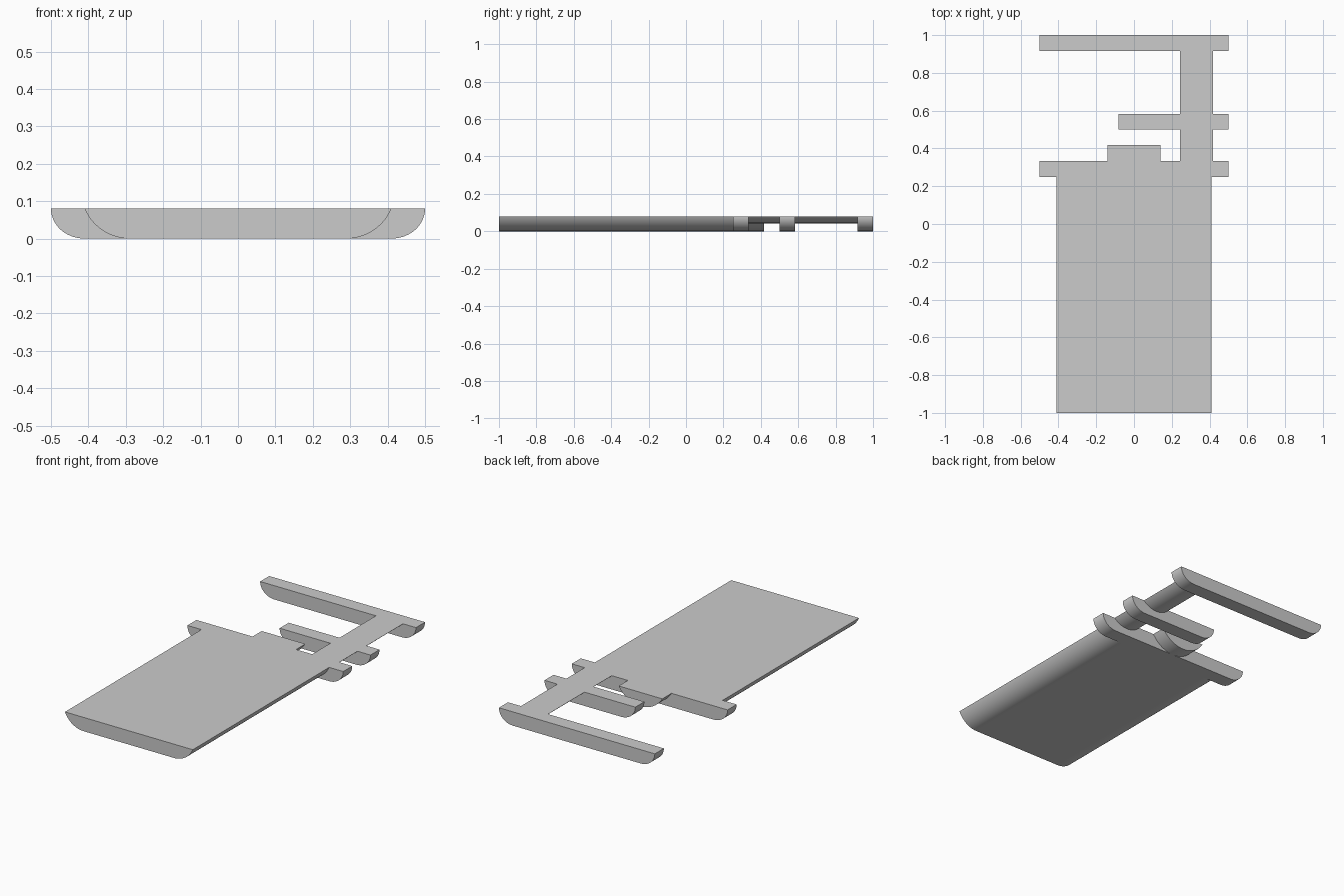
import bpy, bmesh, math

if "Cube" in bpy.data.objects:
    bpy.data.objects.remove(bpy.data.objects["Cube"])

TOP = 0.08
grey = bpy.data.materials.new("plain grey")
grey.diffuse_color = (0.6, 0.6, 0.6, 1)
grey.use_nodes = True
grey.node_tree.nodes["Principled BSDF"].inputs["Base Color"].default_value = grey.diffuse_color


def slab(name, x0, x1, y0, y1, run, sweep, bottom=0.0, steps=14):
    """Bar along y with a flat top; its lower corners are arcs `run` wide.
    `sweep` is the arc angle from the flat underside up to the top edge."""
    depth = TOP - bottom
    right = []
    for i in range(steps + 1):
        a = sweep * i / steps
        right.append((x1 - run + run * math.sin(a) / math.sin(sweep),
                      bottom + depth * (1 - math.cos(a)) / (1 - math.cos(sweep))))
    left = [(x0 + x1 - x, z) for x, z in reversed(right)]
    profile = right + left
    if x1 - x0 - 2 * run < 1e-4:      # arcs meet: drop the doubled bottom point
        profile = profile[:-1]
    bm = bmesh.new()
    face = bm.faces.new([bm.verts.new((x, y0, z)) for x, z in profile])
    ext = bmesh.ops.extrude_face_region(bm, geom=[face])
    moved = [v for v in ext["geom"] if isinstance(v, bmesh.types.BMVert)]
    bmesh.ops.translate(bm, verts=moved, vec=(0, y1 - y0, 0))
    bmesh.ops.recalc_face_normals(bm, faces=bm.faces)
    mesh = bpy.data.meshes.new(name)
    bm.to_mesh(mesh)
    bm.free()
    obj = bpy.data.objects.new(name, mesh)
    bpy.context.collection.objects.link(obj)
    mesh.materials.append(grey)
    bpy.ops.object.select_all(action='DESELECT')
    bpy.context.view_layer.objects.active = obj
    obj.select_set(True)
    bpy.ops.object.shade_smooth_by_angle(angle=math.radians(30))
    return obj


# Long main body with arced lower edges
slab("body", -0.41, 0.41, -1.0, 0.25, 0.12, math.radians(67))

# Three cross plates with quarter-round lower corners
for name, x0, y0 in (("body_flange", -0.5, 0.25),
                     ("middle_flange", -0.083, 0.5),
                     ("end_flange", -0.5, 0.917)):
    slab(name, x0, 0.5, y0, y0 + 0.083, 0.09, math.radians(90))

# Short round boss on the body flange
slab("boss", -0.14, 0.14, 0.333, 0.417, 0.14, math.radians(59))

# Half-sunk rod joining the flanges, in the gaps between them
for i, (y0, y1) in enumerate(((0.333, 0.5), (0.583, 0.917))):
    slab(f"rod_{i + 1}", 0.243, 0.417, y0, y1, 0.087, math.radians(47), bottom=0.043)
